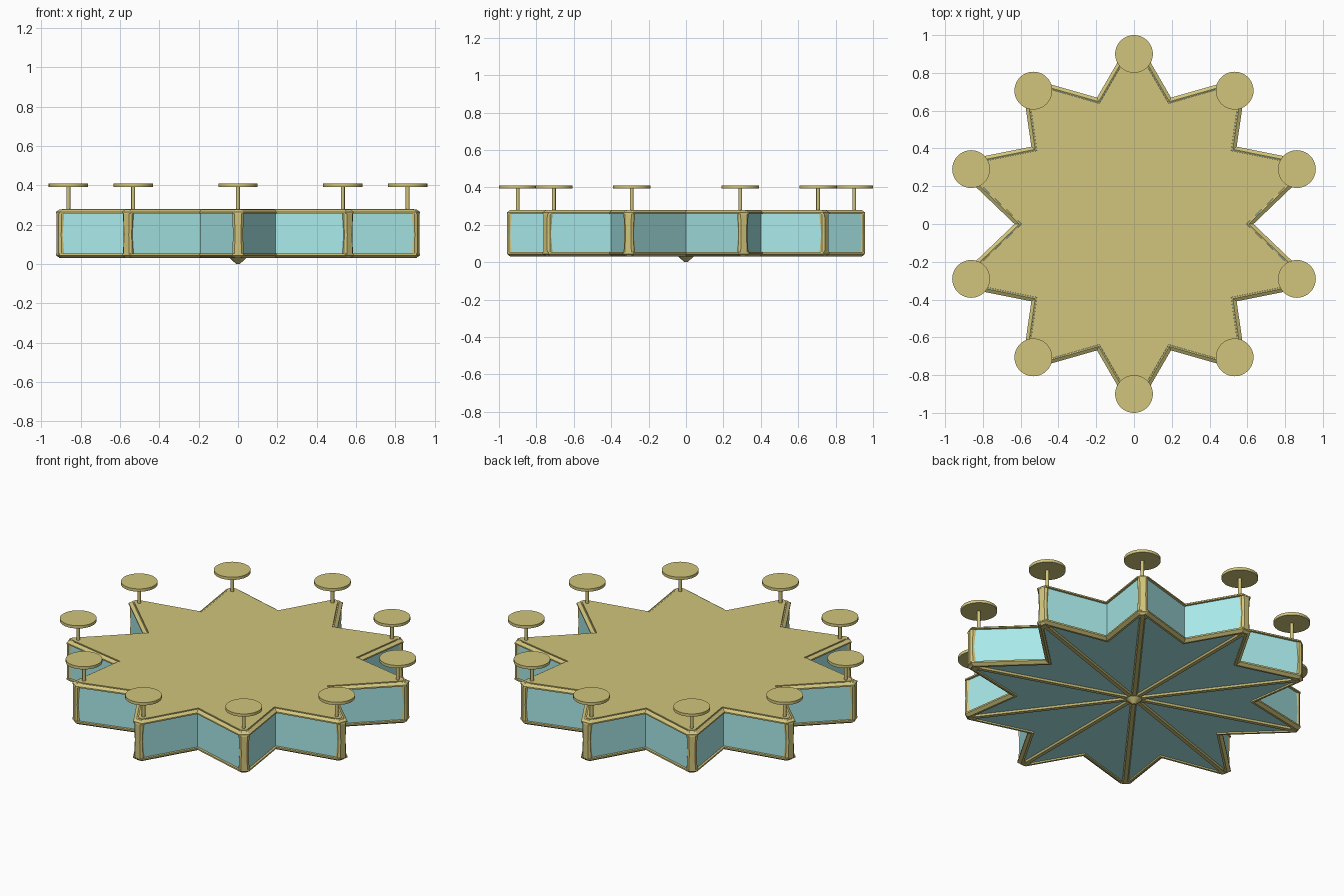
import bpy, bmesh, math
from mathutils import Vector, Matrix

if "Cube" in bpy.data.objects:
    bpy.data.objects.remove(bpy.data.objects["Cube"])


def material(name, rgb):
    m = bpy.data.materials.new(name)
    m.diffuse_color = (*rgb, 1)
    m.use_nodes = True
    m.node_tree.nodes["Principled BSDF"].inputs["Base Color"].default_value = m.diffuse_color
    return m


GOLD = material("pale_gold", (0.64, 0.56, 0.20))
GLASS = material("pale_blue_glass", (0.40, 0.82, 0.82))


def finish(bm, name, mat, smooth=False):
    bmesh.ops.recalc_face_normals(bm, faces=bm.faces)
    me = bpy.data.meshes.new(name)
    bm.to_mesh(me)
    bm.free()
    me.materials.append(mat)
    ob = bpy.data.objects.new(name, me)
    bpy.context.collection.objects.link(ob)
    if smooth:
        bpy.context.view_layer.objects.active = ob
        ob.select_set(True)
        bpy.ops.object.shade_smooth_by_angle(angle=math.radians(40))
        ob.select_set(False)
    return ob


def loft(name, mat, rings, closed=False):
    """Skin a list of equal-length point rings; cap the ends or close the loop."""
    bm = bmesh.new()
    loops = [[bm.verts.new(p) for p in r] for r in rings]
    n = len(loops[0])
    pairs = list(zip(loops, loops[1:]))
    if closed:
        pairs.append((loops[-1], loops[0]))
    else:
        bm.faces.new(loops[0][::-1])
        bm.faces.new(loops[-1])
    for a, b in pairs:
        for i in range(n):
            j = (i + 1) % n
            bm.faces.new((a[i], a[j], b[j], b[i]))
    return finish(bm, name, mat)


def cylinder(name, mat, r1, r2, z0, z1, xy=(0, 0), seg=32):
    bm = bmesh.new()
    bmesh.ops.create_cone(bm, cap_ends=True, segments=seg, radius1=r1, radius2=r2,
                          depth=z1 - z0,
                          matrix=Matrix.Translation((*xy, (z0 + z1) / 2)))
    return finish(bm, name, mat, True)


def mirrored(points):
    pts = {(x * sx, y * sy) for x, y in points for sx in (1, -1) for sy in (1, -1)}
    return sorted((Vector((x + 0.0, y + 0.0)) for x, y in pts),
                  key=lambda p: math.atan2(p.y, p.x))


# Star outline: ten blunt tips with ten notches between them
tips = mirrored([(0.905, 0.305), (0.56, 0.742), (0, 0.945)])
notches = mirrored([(0.615, 0), (0.53, 0.40), (0.19, 0.655)])
BLUNT = 0.022
outline = []
for p in sorted(tips + notches, key=lambda q: math.atan2(q.y, q.x)):
    if p in tips:
        d = p.normalized()
        side = Vector((-d.y, d.x)) * BLUNT
        outline += [p - side, p + side]
    else:
        outline.append(p)


def star(offset, z):
    """Outline pushed outward by offset with mitred corners."""
    out = []
    n = len(outline)
    for i, p in enumerate(outline):
        e1 = (p - outline[i - 1]).normalized()
        e2 = (outline[(i + 1) % n] - p).normalized()
        n1, n2 = Vector((e1.y, -e1.x)), Vector((e2.y, -e2.x))
        q = p + (n1 + n2) * (offset / (1 + n1.dot(n2)))
        out.append((q.x, q.y, z))
    return out


# Glass body, roof plate and the chamfered rims
loft("glass_body", GLASS, [star(0, 0.04), star(0, 0.262)])
loft("roof_plate", GOLD, [star(-0.014, 0.25), star(-0.014, 0.28)])
top = [(-0.013, 0.275), (-0.006, 0.278), (0.012, 0.266), (0.012, 0.258), (-0.013, 0.256)]
loft("top_rim", GOLD, [star(o, z) for o, z in top], True)
low = [(-0.018, 0.045), (-0.018, 0.031), (-0.006, 0.031), (0.012, 0.044), (0.012, 0.053), (-0.01, 0.055)]
loft("bottom_rim", GOLD, [star(o, z) for o, z in low], True)

for k, t in enumerate(tips):
    d = t.normalized()
    s = Vector((-d.y, d.x))

    # Corner post, slightly waisted
    section = [(-0.03, -0.028), (0.002, -0.028), (0.013, -0.017),
               (0.013, 0.017), (0.002, 0.028), (-0.03, 0.028)]
    rings = []
    for z, w, push in ((0.032, 0.85, -0.014), (0.05, 1.05, 0), (0.15, 0.9, 0),
                       (0.255, 1.05, 0), (0.277, 0.85, -0.014)):
        ring = [t + d * (r + push) + s * (q * w) for r, q in section]
        rings.append([(p.x, p.y, z) for p in ring])
    loft(f"corner_post_{k}", GOLD, rings)

    # Floor rib with a ridge, from the hub to the tip
    rings = []
    for p in (d * 0.01, t - d * 0.01):
        rings.append([(*(p + s * q), z) for q, z in
                      ((-0.02, 0.045), (-0.011, 0.03), (0.011, 0.03), (0.02, 0.045))])
    loft(f"floor_rib_{k}", GOLD, rings)

    # Stem and round disc above the tip
    c = t - d * 0.045
    cylinder(f"disc_stem_{k}", GOLD, 0.01, 0.01, 0.27, 0.395, c, 12)
    cylinder(f"disc_{k}", GOLD, 0.1, 0.1, 0.393, 0.41, c, 40)

# Hub under the floor
cylinder("floor_hub", GOLD, 0.008, 0.042, 0.0, 0.03, seg=16)
cylinder("hub_collar", GOLD, 0.042, 0.042, 0.03, 0.045, seg=16)
